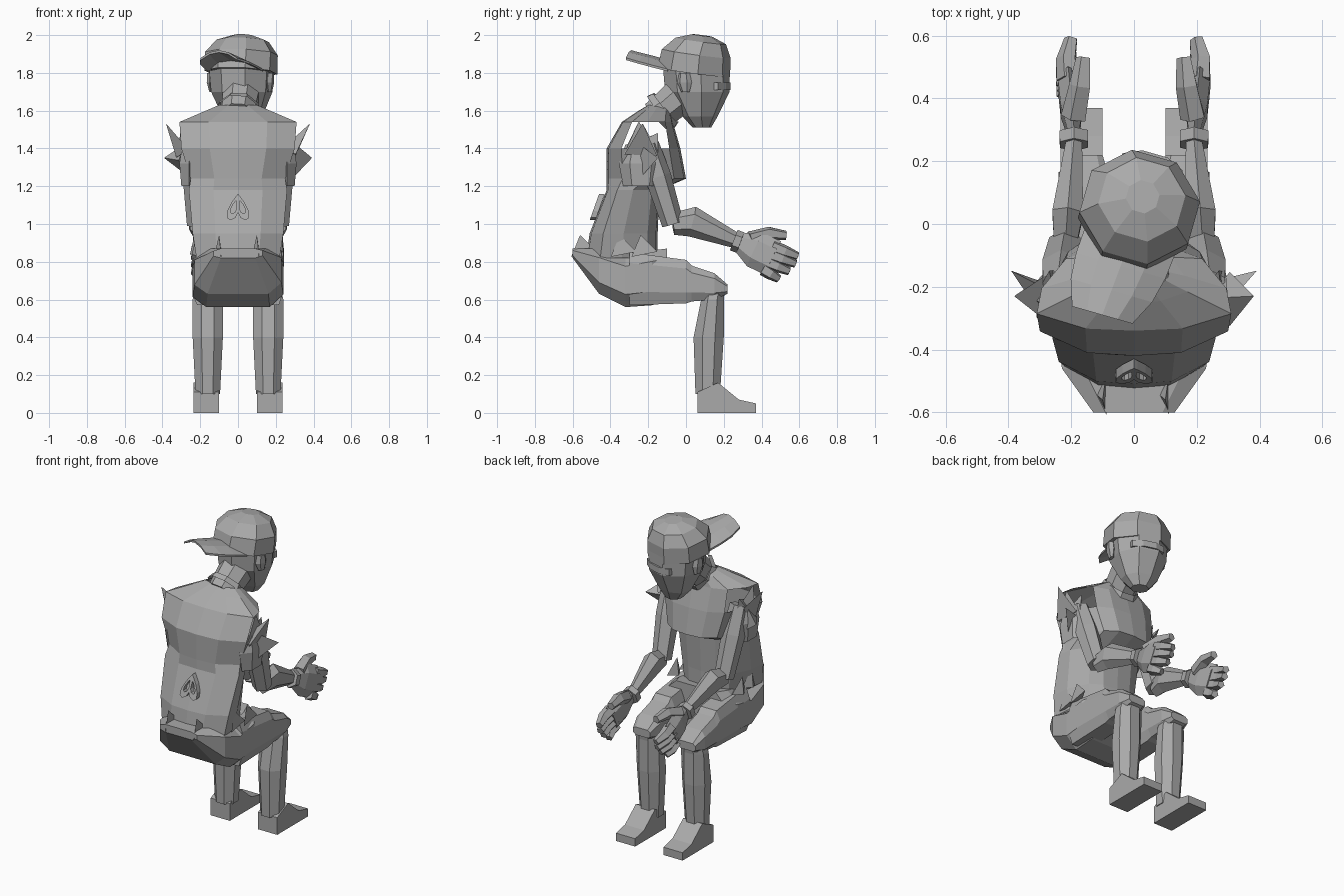
import bpy, bmesh, math
from mathutils import Vector, Matrix

if "Cube" in bpy.data.objects:
    bpy.data.objects.remove(bpy.data.objects["Cube"])

color = (.4, .4, .4, 1)
grey = bpy.data.materials.new("plain grey")
grey.use_nodes = True
grey.diffuse_color = color
grey.node_tree.nodes["Principled BSDF"].inputs["Base Color"].default_value = color


def loft(name, rings, caps=True, matrix=None, hole=None):
    """Join rings of points with flat faces; hole(row, column) leaves an opening."""
    bm = bmesh.new()
    rows = [[bm.verts.new(point) for point in ring] for ring in rings]
    count = len(rows[0])
    for row, (lower, upper) in enumerate(zip(rows, rows[1:])):
        for column in range(count):
            if hole and hole(row, column):
                continue
            after = (column + 1) % count
            bm.faces.new((lower[column], lower[after], upper[after], upper[column]))
    if caps:
        bm.faces.new(rows[0])
        bm.faces.new(rows[-1])
    bmesh.ops.recalc_face_normals(bm, faces=bm.faces[:])
    if matrix:
        bm.transform(matrix)
    mesh = bpy.data.meshes.new(name)
    bm.to_mesh(mesh)
    bm.free()
    mesh.materials.append(grey)
    bpy.context.collection.objects.link(bpy.data.objects.new(name, mesh))


def polygon(sides):
    """Regular outline with flat sides touching the unit square."""
    grow = 1 / math.cos(math.pi / sides)
    angles = [(step + .5) * math.tau / sides for step in range(sides)]
    return [(grow * math.cos(angle), grow * math.sin(angle)) for angle in angles]


def hull(name, stations, upright=True, x=0, outline=polygon(8), **options):
    """Body from stations (position, low, high, half width) along z, or along y if not upright."""
    rings = []
    for position, low, high, width in stations:
        ring = []
        for across, along in outline:
            other = (low + high) / 2 + along * (high - low) / 2
            y, z = (other, position) if upright else (position, other)
            ring.append((x + across * width, y, z))
        rings.append(ring)
    loft(name, rings, **options)


def limb(name, path, radii, sides=6, flat=1, **options):
    """Faceted tube through a path; flat scales its sideways width."""
    rings = []
    for index, (point, radius) in enumerate(zip(path, radii)):
        ahead = path[min(index + 1, len(path) - 1)] - path[max(index - 1, 0)]
        ahead.normalize()
        aside = (Vector((1, 0, 0)) - ahead * ahead.x).normalized()
        up = ahead.cross(aside)
        rings.append([point + radius * (aside * a * flat + up * b) for a, b in polygon(sides)])
    loft(name, rings, **options)


# Shirt: widest near the back, with open armholes
right_half = [(0, -1), (.5, -.95), (1, -.6), (.95, 0), (.7, .7), (.4, .95), (0, 1)]
shirt_outline = right_half + [(-a, b) for a, b in right_half[-2:0:-1]]
shirt = [(.82, -.53, -.15, .22), (.95, -.51, -.15, .24), (1.18, -.42, -.14, .26), (1.24, -.42, 0, .25),
         (1.4, -.42, -.03, .3), (1.54, -.34, -.07, .31), (1.6, -.25, -.08, .17), (1.63, -.2, -.1, .1)]
hull("shirt", shirt, outline=shirt_outline, caps=False,
     hole=lambda row, column: row == 4 and column in (2, 3, 8, 9))

# Neck and collar
nape, throat = Vector((0, -.16, 1.57)), Vector((.02, .02, 1.72))
limb("neck", [nape, throat], [.085, .1], sides=8)
limb("collar", [nape.lerp(throat, .15), nape.lerp(throat, .3)], [.11, .1], sides=8, caps=False)

# Head, turned to one side
turn = Matrix.Translation((.02, .06, 1.8)) @ Matrix.Rotation(math.radians(-16), 4, "Z")
skull = [(-.29, -.02, .07, .05), (-.23, -.07, .1, .1), (-.1, -.16, .16, .15), (.03, -.17, .16, .16)]
hull("head", skull, matrix=turn)
hull("brow_band", [(z, .08, .17, .1) for z in (-.09, -.05)], outline=polygon(8), matrix=turn)
for side in (1, -1):
    hull("ear", [(-.1, -.04, 0, .01), (-.05, -.06, .01, .02), (0, -.05, 0, .02)],
         x=side * .16, outline=polygon(6), matrix=turn)

# Cap worn backwards
tilt = turn @ Matrix.Rotation(math.radians(-8), 4, "X")
crown = [(0, -.2, .16, .18), (.1, -.19, .15, .18), (.17, -.13, .12, .13), (.2, -.05, .05, .05)]
hull("cap", crown, matrix=tilt)
brim = []
for step in range(4):
    t = step / 3
    width = .15 - .05 * t ** 3
    top = [Vector((width * k / 2 - .02 * t, -.12 - .25 * t, .06 + .06 * t - .01 * k * k)) for k in range(-2, 3)]
    brim.append(top + [point - Vector((0, 0, .012)) for point in reversed(top)])
loft("cap_brim", brim, matrix=turn)

# Seat of the trousers, boxy with cut corners
half_box = [(1, -.5), (1, .6), (.7, 1), (-.7, 1)]
box = half_box + [(-a, -b) for a, b in half_box]
seat = [(-.6, .82, .87, .13), (-.46, .63, .87, .23), (-.32, .56, .83, .24),
        (-.18, .57, .86, .24), (-.1, .6, .87, .2)]
hull("trouser_seat", seat, upright=False, outline=box)


def bow_loop(side, size, out):
    """Teardrop hanging from the knot, sloping with the back of the shirt."""
    points = []
    for step in range(10):
        angle = step * math.tau / 10
        drop = 1 - math.cos(angle) * size
        bulge = math.sin(angle) * math.sin(angle / 2) * size
        points.append((side * (.02 * drop + .04 * bulge), -.43 - .025 * drop - out, 1.16 - .07 * drop))
    return points


thigh = [(-.3, .57, .85, .08), (0, .58, .81, .08), (.03, .59, .78, .08), (.15, .6, .74, .08), (.22, .63, .68, .06)]
shin = [(.68, .1, .21, .06), (.6, .08, .2, .08), (.4, .04, .2, .08), (.1, .05, .18, .065)]
shoe = [(.06, 0), (.06, .11), (.17, .16), (.28, .07), (.37, .05), (.37, 0)]

for side, label in ((1, "left"), (-1, "right")):
    def at(x, y, z):
        return Vector((side * x, y, z))

    # Bow at the back
    shapes = [(1, 0), (1, .03), (.5, .03), (.5, 0), (1, 0)]
    loft("bow_loop_" + label, [bow_loop(side, size, out) for size, out in shapes], caps=False)

    # Legs
    hull("thigh_" + label, thigh, upright=False, x=side * .16, outline=box)
    hull("shin_" + label, shin, x=side * .16)
    loft("shoe_" + label, [[at(x, y, z) for y, z in shoe] for x in (.1, .235)])

    # Arms
    shoulder, elbow = at(.24, -.2, 1.42), at(.22, -.07, 1)
    wrist, knuckles = at(.19, .27, .91), at(.21, .46, .82)
    limb("upper_arm_" + label, [shoulder, shoulder.lerp(elbow, .4), elbow], [.05, .06, .05])
    limb("forearm_" + label, [elbow, elbow.lerp(wrist, .3) + at(0, 0, .04), wrist], [.05, .07, .035], flat=.7)
    limb("cuff_" + label, [wrist.lerp(elbow, .05), wrist.lerp(knuckles, .1)], [.05, .05], flat=.9)

    # Hand with fingers spread downward
    palm = [wrist, wrist.lerp(knuckles, .5), knuckles]
    limb("palm_" + label, palm, [.04, .085, .085], flat=.4)
    for finger in range(4):
        spread = finger / 3
        root = knuckles + at(0, -.05 * spread, .06 - .12 * spread)
        tip = at(.2, .59 - .1 * spread ** 2, .83 - .12 * spread)
        limb("finger_" + label, [root, root.lerp(tip, .5) + at(.01, 0, 0), tip], [.03, .027, .018], sides=5)
    limb("thumb_" + label, [at(.19, .34, .92), at(.17, .44, .95), at(.16, .53, .94)], [.035, .03, .02], sides=5)

    # Sleeve with torn points
    sleeve = shoulder + at(.02, -.04, 0)
    limb("sleeve_" + label, [sleeve, sleeve - at(0, 0, .1), sleeve - at(0, 0, .22)],
         [.07, .1, .08], flat=.5, caps=False)
    tears = [at(.38, -.23, 1.53), at(.39, -.15, 1.35), at(.3, -.25, 1.54), at(.27, -.15, 1.48)]
    for tip in tears:
        limb("sleeve_tear_" + label, [tip.lerp(sleeve - at(0, 0, .08), .8), tip], [.05, .001], sides=3, flat=.5)

    # Torn waist
    for x, y in ((.1, -.54), (.22, -.33), (.23, -.22)):
        limb("waist_tear_" + label, [at(x, y, .84), at(x, y - .02, .94)], [.04, .001], sides=3, flat=.3)
